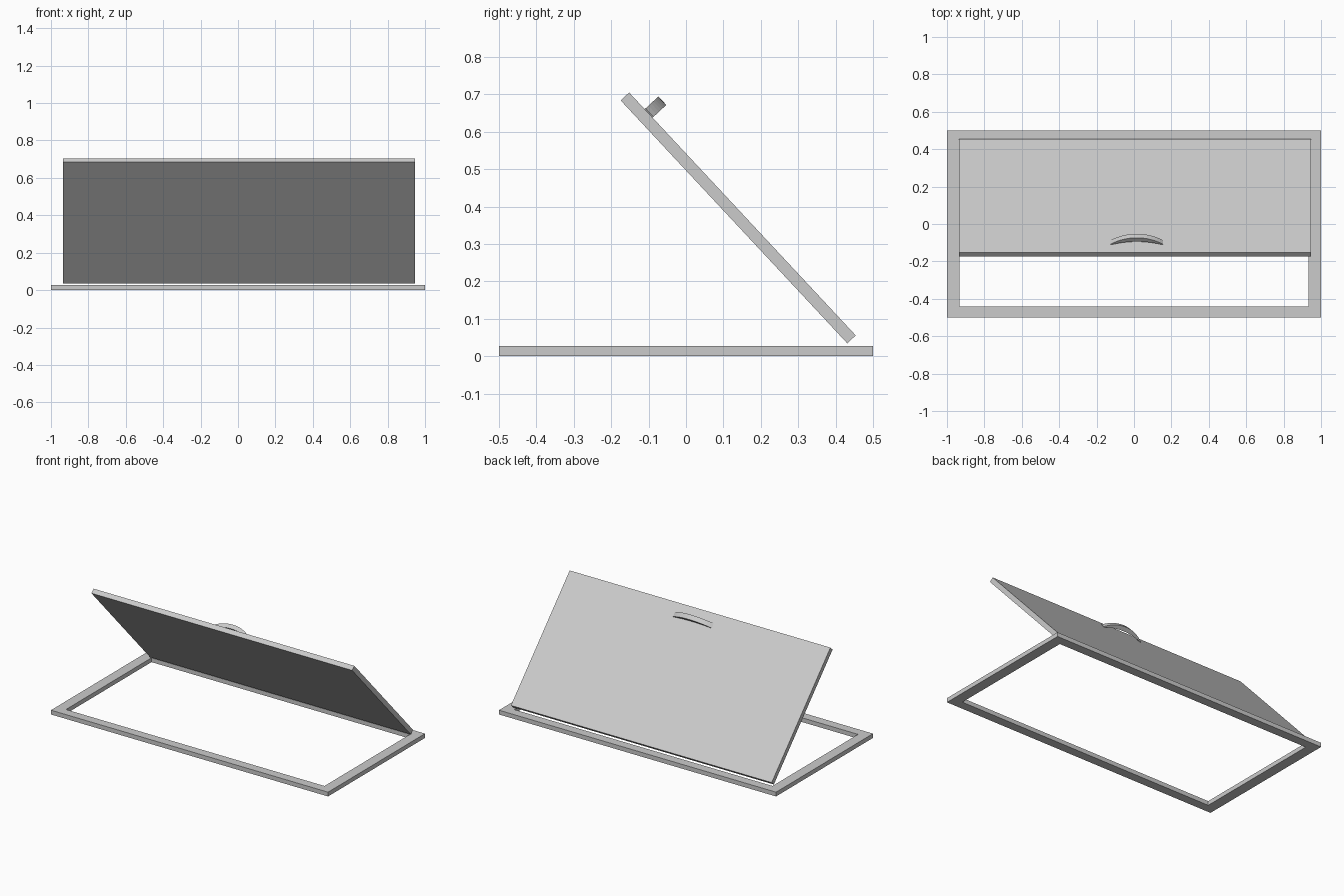
import bpy, math
from mathutils import Matrix, Vector

if "Cube" in bpy.data.objects:
    bpy.data.objects.remove(bpy.data.objects["Cube"])


def prism(name, outline, place, hole=None):
    """Extrude a closed 2D outline; place(p, q, k) maps it to space, k = 0 or 1."""
    n = len(outline)
    verts = [place(p, q, k) for k in (0, 1) for p, q in outline]
    ring = [(i, (i + 1) % n) for i in range(n)]
    faces = [(a, b, b + n, a + n) for a, b in ring]
    if hole:
        m = 2 * n
        verts += [place(p, q, k) for k in (0, 1) for p, q in hole]
        faces += [(b + m, a + m, a + n + m, b + n + m) for a, b in ring]
        faces += [(b, a, a + m, b + m) for a, b in ring]
        faces += [(a + n, b + n, b + n + m, a + n + m) for a, b in ring]
    else:
        faces += [tuple(reversed(range(n))), tuple(range(n, 2 * n))]
    mesh = bpy.data.meshes.new(name)
    mesh.from_pydata(verts, [], faces)
    obj = bpy.data.objects.new(name, mesh)
    bpy.context.collection.objects.link(obj)
    return obj


def rect(x, y):
    return [(-x, -y), (x, -y), (x, y), (-x, y)]


# Flat rectangular frame on the ground
prism("frame", rect(1.0, 0.5), lambda p, q, k: (p, q, 0.028 * k), rect(0.933, 0.441))

# Tilted lid space: local x = across, y = down the slope, z = out of the top face
length, thick = 0.888, 0.031
down = Vector((0, 0.682, -0.731)).normalized()
across = Vector((1, 0, 0))
out = across.cross(down)
tilt = Matrix((across, down, out)).transposed().to_4x4()
tilt = Matrix.Translation((0.005, -0.152, 0.705)) @ tilt

# Hinged lid
lid = prism("lid", [(-0.941, 0), (0.941, 0), (0.941, length), (-0.941, length)],
            lambda p, q, k: (p, q, thick * (k - 1)))
lid.matrix_world = tilt


# Crescent pull handle near the upper edge of the lid
def arc(half, low, high, steps=16):
    rise = high - low
    r = (half * half + rise * rise) / (2 * rise)
    a = math.asin(half / r)
    return [(r * math.sin(t), high - r + r * math.cos(t))
            for t in (a - 2 * a * i / steps for i in range(steps + 1))]


inner, outer = arc(0.137, -0.001, 0.022), arc(0.14, 0.003, 0.05)
n = len(outer)
points = outer + inner
verts = [(x + 0.01, y, z) for y in (0.061, 0.092) for x, z in points]
faces = []
s = 2 * n
for i in range(n - 1):
    faces += [(i, i + 1, i + 1 + s, i + s),
              (i + 1 + n, i + n, i + n + s, i + 1 + n + s),
              (i + 1, i, i + n, i + 1 + n),
              (i + s, i + 1 + s, i + 1 + n + s, i + n + s)]
faces += [(0, s, n + s, n), (n - 1, 2 * n - 1, 2 * n - 1 + s, n - 1 + s)]
mesh = bpy.data.meshes.new("handle")
mesh.from_pydata(verts, [], faces)
handle = bpy.data.objects.new("handle", mesh)
bpy.context.collection.objects.link(handle)
handle.matrix_world = tilt

# Make sure every surface faces outward
import bmesh
for obj in bpy.context.collection.objects:
    bm = bmesh.new()
    bm.from_mesh(obj.data)
    bmesh.ops.recalc_face_normals(bm, faces=bm.faces)
    bm.to_mesh(obj.data)
    bm.free()
